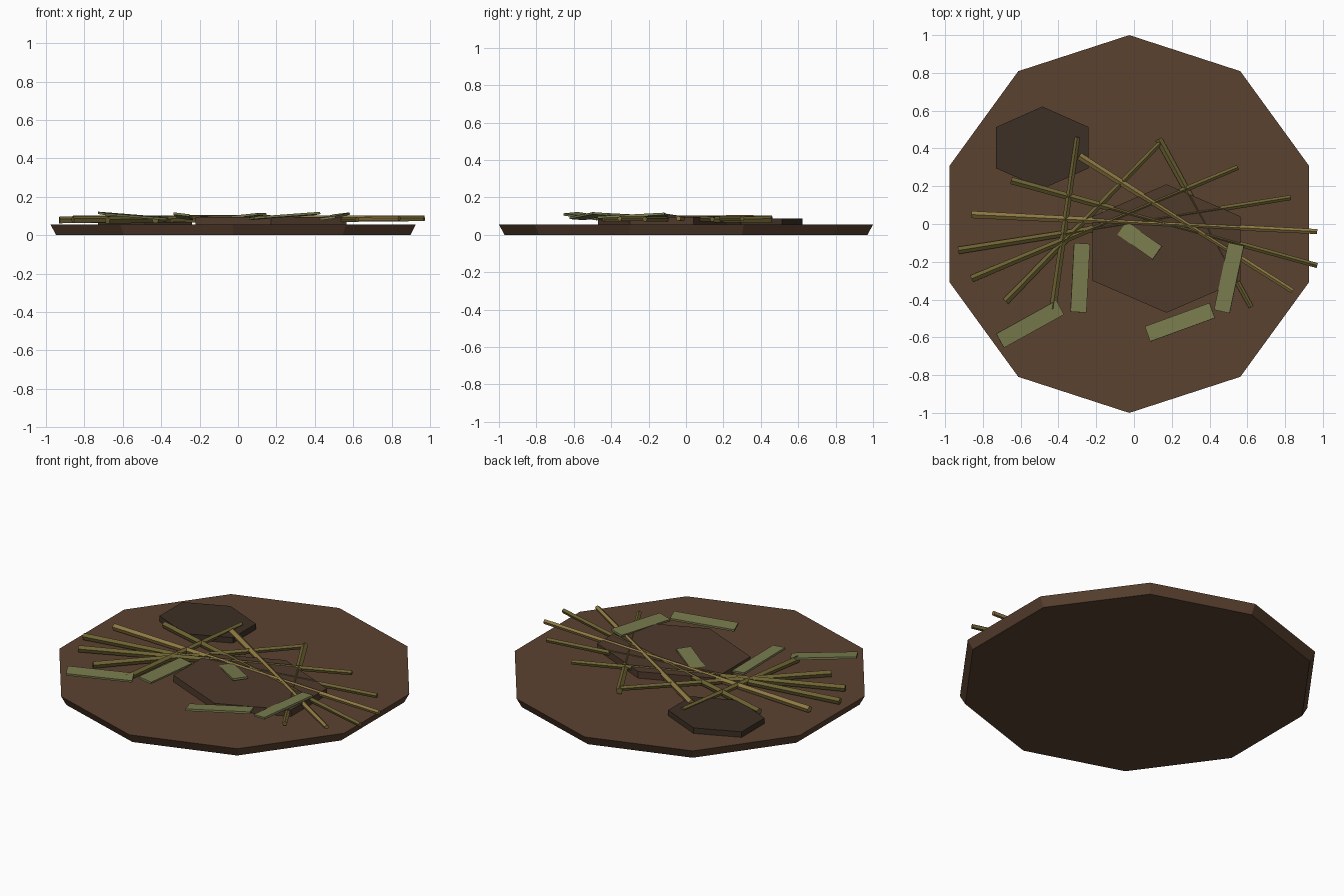
import bpy, math
from mathutils import Vector, Euler

if "Cube" in bpy.data.objects:
    bpy.data.objects.remove(bpy.data.objects["Cube"])


def material(name, rgb):
    m = bpy.data.materials.new(name)
    m.diffuse_color = (*rgb, 1)
    m.use_nodes = True
    m.node_tree.nodes["Principled BSDF"].inputs["Base Color"].default_value = m.diffuse_color
    return m


SOIL = material("soil", (0.105, 0.055, 0.03))
DAMP = material("damp_soil", (0.078, 0.042, 0.024))
DARK = material("dark_soil", (0.045, 0.029, 0.018))
STRAW = material("straw", (0.27, 0.19, 0.055))
DRY = material("dry_stem", (0.15, 0.12, 0.032))
LEAF = material("leaf", (0.19, 0.20, 0.075))


def cone(name, mat, sides, r1, r2, depth, loc, rot=(0, 0, 0), scale=(1, 1, 1)):
    bpy.ops.mesh.primitive_cone_add(vertices=sides, radius1=r1, radius2=r2, depth=depth,
                                    location=loc, rotation=rot)
    o = bpy.context.object
    o.name = name
    o.scale = scale
    o.data.materials.append(mat)
    return o


# Ground disc, wider at the top
cone("ground_disc", SOIL, 10, 0.97, 1.0, 0.055, (-0.025, 0, 0.0275))

# Raised soil patches
cone("soil_patch_large", DAMP, 6, 1, 1, 0.05, (0.172, -0.13, 0.07), scale=(0.453, 0.34, 1))
cone("soil_patch_small", DARK, 6, 1, 1, 0.045, (-0.485, 0.404, 0.066), scale=(0.283, 0.218, 1))

# Scattered stalks: thick end x, y, z, thin end x, y, z, material
stalks = [
    (-0.86, 0.05, 0.082, 0.97, -0.04, 0.088, STRAW),
    (-0.93, -0.14, 0.078, 0.83, 0.14, 0.084, DRY),
    (-0.86, -0.29, 0.080, 0.55, 0.30, 0.086, DRY),
    (-0.68, -0.41, 0.076, 0.14, 0.43, 0.086, DRY),
    (-0.43, -0.45, 0.080, -0.30, 0.46, 0.090, DRY),
    (-0.65, 0.23, 0.082, 0.97, -0.22, 0.084, DRY),
    (-0.29, 0.36, 0.086, 0.84, -0.355, 0.086, STRAW),
    (0.13, 0.45, 0.080, 0.62, -0.44, 0.080, DRY),
]
for i, s in enumerate(stalks):
    a, b = Vector(s[0:3]), Vector(s[3:6])
    d = b - a
    rot = d.to_track_quat('Z', 'Y').to_euler()
    cone(f"stalk_{i + 1}", s[6], 5, 0.02, 0.014, d.length, (a + b) / 2, rot)

# Flat leaf blades: x, y, z, heading, pitch, roll in degrees
leaves = [
    (-0.55, -0.53, 0.100, 29, 4, 5),
    (-0.285, -0.285, 0.098, 87, 3, 7),
    (-0.026, -0.048, 0.093, -35, -5, 0),
    (0.243, -0.52, 0.100, 20, -4, -4),
    (0.503, -0.285, 0.098, 78, -3, -7),
]
for i, (x, y, z, heading, pitch, roll) in enumerate(leaves):
    rot = Euler([math.radians(v) for v in (roll, pitch, heading)])
    bpy.ops.mesh.primitive_cube_add(size=1, location=(x, y, z), rotation=rot)
    o = bpy.context.object
    o.name = f"leaf_blade_{i + 1}"
    o.scale = (0.365, 0.085, 0.012)
    o.data.materials.append(LEAF)
